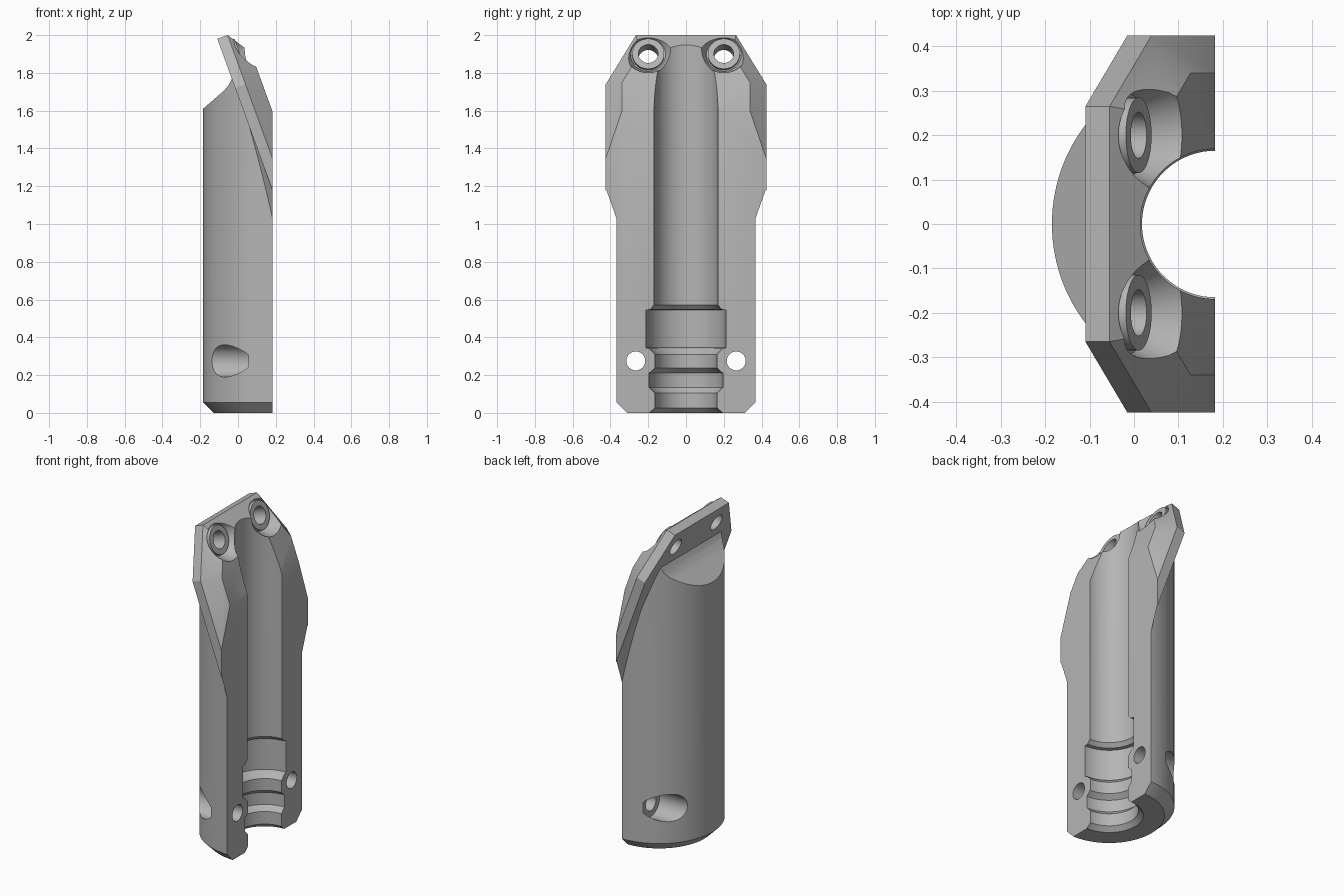
import bpy, bmesh, math
from mathutils import Vector, Matrix

cube = bpy.data.objects.get("Cube")
if cube:
    bpy.data.objects.remove(cube, do_unlink=True)

FACE = 0.183                      # mating plane of the half shell
TILT = math.radians(20)
UP = Vector((-math.sin(TILT), 0, math.cos(TILT)))
OUT = Vector((math.cos(TILT), 0, math.sin(TILT)))
LIP = Vector((-0.055, 0, 2.0))    # top edge of the tilted flange

grey = bpy.data.materials.new("machined grey")
grey.use_nodes = True
grey.diffuse_color = (0.46, 0.46, 0.46, 1)
grey.node_tree.nodes["Principled BSDF"].inputs["Base Color"].default_value = grey.diffuse_color


def finish(name, bm):
    bmesh.ops.recalc_face_normals(bm, faces=bm.faces)
    mesh = bpy.data.meshes.new(name)
    bm.to_mesh(mesh)
    bm.free()
    mesh.materials.append(grey)
    obj = bpy.data.objects.new(name, mesh)
    bpy.context.collection.objects.link(obj)
    return obj


def hull(name, points):
    bm = bmesh.new()
    for p in points:
        bm.verts.new(p)
    bmesh.ops.convex_hull(bm, input=bm.verts)
    bmesh.ops.dissolve_limit(bm, angle_limit=0.002, verts=bm.verts, edges=bm.edges)
    return finish(name, bm)


def prism(name, outline, half):
    """Extrude an (x, z) outline along y."""
    bm = bmesh.new()
    face = bm.faces.new([bm.verts.new((x, -half, z)) for x, z in outline])
    new = bmesh.ops.extrude_face_region(bm, geom=[face])["geom"]
    bmesh.ops.translate(bm, vec=(0, 2 * half, 0),
                        verts=[v for v in new if isinstance(v, bmesh.types.BMVert)])
    return finish(name, bm)


def turned(name, profile, origin=(FACE, 0, 0), axis=(0, 0, 1), sides=96):
    """Solid of revolution from (radius, height) pairs."""
    bm = bmesh.new()
    rings = [[bm.verts.new((r * math.cos(a), r * math.sin(a), h))
              for a in (math.tau * (i + 0.5) / sides for i in range(sides))]
             for r, h in profile]
    for low, high in zip(rings, rings[1:]):
        for i in range(sides):
            j = (i + 1) % sides
            bm.faces.new((low[i], low[j], high[j], high[i]))
    bm.faces.new(rings[0][::-1])
    bm.faces.new(rings[-1])
    turn = Vector((0, 0, 1)).rotation_difference(Vector(axis)).to_matrix().to_4x4()
    bm.transform(Matrix.Translation(origin) @ turn)
    return finish(name, bm)


def combine(target, tool, operation):
    mod = target.modifiers.new("combine", "BOOLEAN")
    mod.operation, mod.object, mod.solver = operation, tool, "EXACT"
    with bpy.context.temp_override(object=target, active_object=target):
        bpy.ops.object.modifier_apply(modifier=mod.name)
    bpy.data.objects.remove(tool, do_unlink=True)


# Cylindrical barrel with bottom chamfer and sloped shoulder
shell = turned("half_shell_housing", [(0.312, 0), (0.368, 0.056), (0.368, 2.0)])
shoulder = [(-0.3, -0.1), (0.7, -0.1), (0.7, 1.3), (FACE, 1.3), (-0.03, 1.85),
            (-0.03, 1.775), (-0.048, 1.737), (-0.072, 1.708), (-0.3, 1.51)]
combine(shell, prism("shoulder", shoulder, 0.6), "INTERSECT")

# Tilted flange with a bevelled pad on its open side
rim = [(-1.0, 0.425), (-0.277, 0.425), (0, 0.265)]
pad = [(-1.0, 0.34), (-0.30, 0.34), (-0.13, 0.242)]
flange = [LIP + UP * u + OUT * n + Vector((0, s * y, 0))
          for outline, n in ((rim, -0.058), (rim, 0), (pad, 0.085))
          for u, y in outline for s in (-1, 1)]
combine(shell, hull("flange", flange), "UNION")

# Gussets blending flange into barrel
tip = Vector((-0.03, 0.298, 1.775))
base = [(0.425, 1.19), (0.368, 1.03), (0.25, 1.1), (0.25, 1.3), (0.42, 1.3)]
for s in (-1, 1):
    points = [tip] + [tip + (Vector((FACE, y, z)) - tip) * 1.2 for y, z in base]
    combine(shell, hull("gusset", [Vector((p.x, s * p.y, p.z)) for p in points]), "UNION")

# Screw seats: conical pocket, raised ring, through hole
for s in (-1, 1):
    seat = LIP + UP * -0.115 + Vector((0, s * 0.2, 0))
    combine(shell, turned("pocket", [(0.092, 0.008), (0.098, 0.022), (0.125, 0.07), (0.15, 0.2)],
                          seat, OUT, 48), "DIFFERENCE")

# Stepped bore
bore = [(0.225, -0.03), (0.165, 0.027), (0.165, 0.105), (0.195, 0.135), (0.195, 0.21),
        (0.165, 0.237), (0.165, 0.31), (0.195, 0.34), (0.212, 0.345), (0.212, 0.545),
        (0.19, 0.547), (0.169, 0.57), (0.169, 2.3)]
combine(shell, turned("bore", bore), "DIFFERENCE")

for s in (-1, 1):
    seat = LIP + UP * -0.115 + Vector((0, s * 0.2, 0))
    combine(shell, turned("ring", [(0.085, -0.02), (0.085, 0.028)], seat, OUT, 48), "UNION")
    combine(shell, turned("hole", [(0.052, -0.2), (0.052, 0.2)], seat, OUT, 48), "DIFFERENCE")
    # Clamp bolt hole with counterbore
    bolt = (FACE, s * 0.266, 0.275)
    bolt_profile = [(0.085, -0.6), (0.085, -0.128), (0.05, -0.128), (0.05, 0.2)]
    combine(shell, turned("bolt", bolt_profile, bolt, (1, 0, 0), 48), "DIFFERENCE")

# Flat mating face
half_space = [(FACE, -0.5), (1.5, -0.5), (1.5, 2.5), (FACE, 2.5)]
combine(shell, prism("half_space", half_space, 1), "DIFFERENCE")

bpy.ops.object.select_all(action="DESELECT")
shell.select_set(True)
bpy.context.view_layer.objects.active = shell
bpy.ops.object.shade_smooth_by_angle(angle=math.radians(25))
